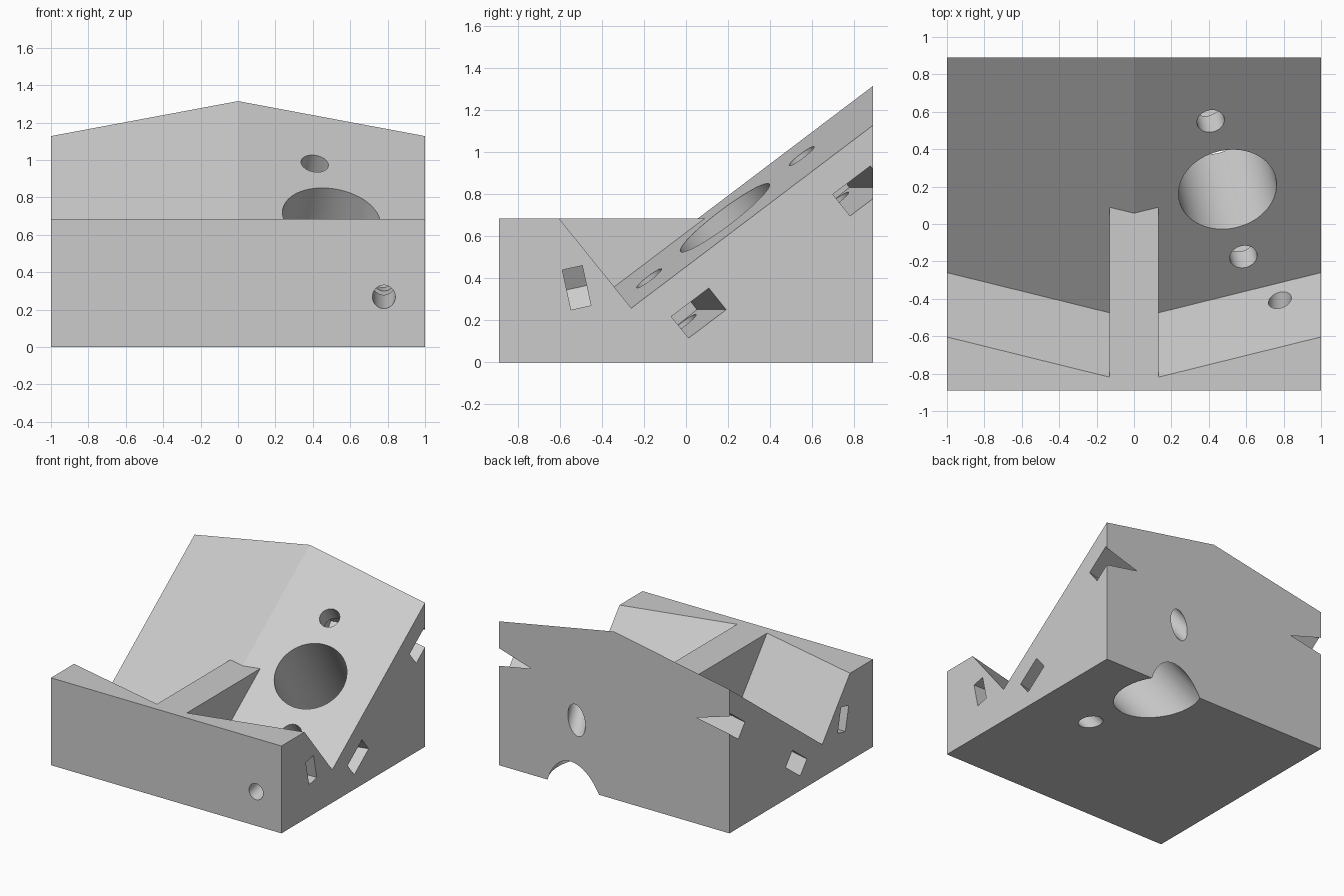
import bpy, bmesh, math
from mathutils import Vector, Matrix

if "Cube" in bpy.data.objects:
    bpy.data.objects.remove(bpy.data.objects["Cube"], do_unlink=True)

SHEAR = 0.247      # how far the groove swings back toward the sides
BACK = 0.89        # half depth
RIM = 0.685        # height of the front wall

grey = bpy.data.materials.new("plain_grey")
grey.use_nodes = True
grey.diffuse_color = (0.6, 0.6, 0.6, 1)
grey.node_tree.nodes["Principled BSDF"].inputs["Base Color"].default_value = (0.6, 0.6, 0.6, 1)


def to_object(bm, name):
    bmesh.ops.recalc_face_normals(bm, faces=bm.faces[:])
    mesh = bpy.data.meshes.new(name)
    bm.to_mesh(mesh)
    bm.free()
    obj = bpy.data.objects.new(name, mesh)
    bpy.context.collection.objects.link(obj)
    mesh.materials.append(grey)
    return obj


def combine(target, other, operation):
    mod = target.modifiers.new(other.name, 'BOOLEAN')
    mod.operation = operation
    mod.solver = 'EXACT'
    mod.object = other
    bpy.context.view_layer.objects.active = target
    bpy.ops.object.modifier_apply(modifier=mod.name)
    bpy.data.objects.remove(other, do_unlink=True)


def cut_pair(target, bm, name):
    """Subtract a shape and its mirror image across x = 0."""
    copy = bmesh.ops.duplicate(bm, geom=bm.verts[:] + bm.edges[:] + bm.faces[:])
    for v in copy["geom"]:
        if isinstance(v, bmesh.types.BMVert):
            v.co.x = -v.co.x
    cutter = to_object(bm, name)
    cutter.hide_render = True
    combine(target, cutter, 'DIFFERENCE')


def frame(x_axis, y_axis, z_axis, origin):
    m = Matrix((x_axis, y_axis, z_axis)).transposed().to_4x4()
    m.translation = origin
    return m


def drill(target, origin, axis, radius, above, below):
    bm = bmesh.new()
    z = axis.normalized()
    m = z.to_track_quat('Z', 'Y').to_matrix().to_4x4()
    m.translation = origin + z * (above - below) / 2
    bmesh.ops.create_cone(bm, cap_ends=True, segments=64, radius1=radius,
                          radius2=radius, depth=above + below, matrix=m)
    cut_pair(target, bm, "hole_cutter")


def slot(target, outline, thickness, matrix):
    """Cut a flat pocket: an outline in the local xy plane, thickened along z."""
    bm = bmesh.new()
    face = bm.faces.new([bm.verts.new((x, y, -thickness / 2)) for x, y in outline])
    out = bmesh.ops.extrude_face_region(bm, geom=[face])
    bmesh.ops.translate(bm, vec=(0, 0, thickness),
                        verts=[v for v in out["geom"] if isinstance(v, bmesh.types.BMVert)])
    bm.transform(matrix)
    cut_pair(target, bm, "slot_cutter")


# Main block: side profile lofted over three stations, with a bent groove
bm = bmesh.new()
rows = []
for x in (-1, 0, 1):
    bend = SHEAR * abs(x)
    profile = [(-BACK, 0), (-BACK, RIM), (-0.851 + bend, RIM), (-0.507 + bend, 0.258),
               (BACK, 1.315 - 0.187 * abs(x)), (BACK, 0)]
    rows.append([bm.verts.new((x, y, z)) for y, z in profile])
for a, b in zip(rows, rows[1:]):
    for i in range(len(a)):
        j = (i + 1) % len(a)
        bm.faces.new((a[i], a[j], b[j], b[i]))
bm.faces.new(rows[0])
bm.faces.new(rows[-1])
block = to_object(bm, "angled_block")

# Central rib bridging the groove
bm = bmesh.new()
bmesh.ops.create_cube(bm, size=1, matrix=Matrix.Translation((0, -0.28, RIM / 2 + 0.05))
                      @ Matrix.Diagonal((0.26, 1.16, RIM - 0.1, 1)))
combine(block, to_object(bm, "rib"), 'UNION')

# Local directions of the sloping back panel
normal = Vector((0.187, -0.7566, 1)).normalized()
along = Vector((1, SHEAR, 0)).normalized()
upslope = normal.cross(along).normalized()


def on_panel(x, y):
    return Vector((x, y, 1.315 - 0.187 * x + 0.7566 * (y - BACK)))


# Large openings square to the panel
drill(block, on_panel(0.5, 0.185), normal, 0.265, 0.2, 1.25)

# Bolt holes through the panel, each with a flat pocket from the side
for x, y in ((0.41, 0.55), (0.585, -0.175)):
    centre = on_panel(x, y)
    drill(block, centre, normal, 0.074, 0.15, 1.2)
    pocket = [(-0.09, -0.11), (1, -0.11), (1, 0.11), (-0.09, 0.11)]
    slot(block, pocket, 0.13, frame(along, upslope, normal, centre - normal * 0.21))

# Bolt holes through the front wall, with pointed pockets from the side
axis = Vector((0, 0.977, 0.213))
drill(block, Vector((0.78, -0.41, 0.373)), axis, 0.061, 0.1, 0.65)
pocket = [(-0.11, 0), (-0.055, -0.097), (0.5, -0.097), (0.5, 0.097), (-0.055, 0.097)]
slot(block, pocket, 0.097, frame(Vector((1, 0, 0)), Vector((0, -axis.z, axis.y)), axis,
                                 Vector((0.78, -0.52, 0.355))))

# Smooth the bores, keep every bend crisp
bpy.ops.object.select_all(action='DESELECT')
block.select_set(True)
bpy.context.view_layer.objects.active = block
bpy.ops.object.shade_smooth_by_angle(angle=math.radians(10))
